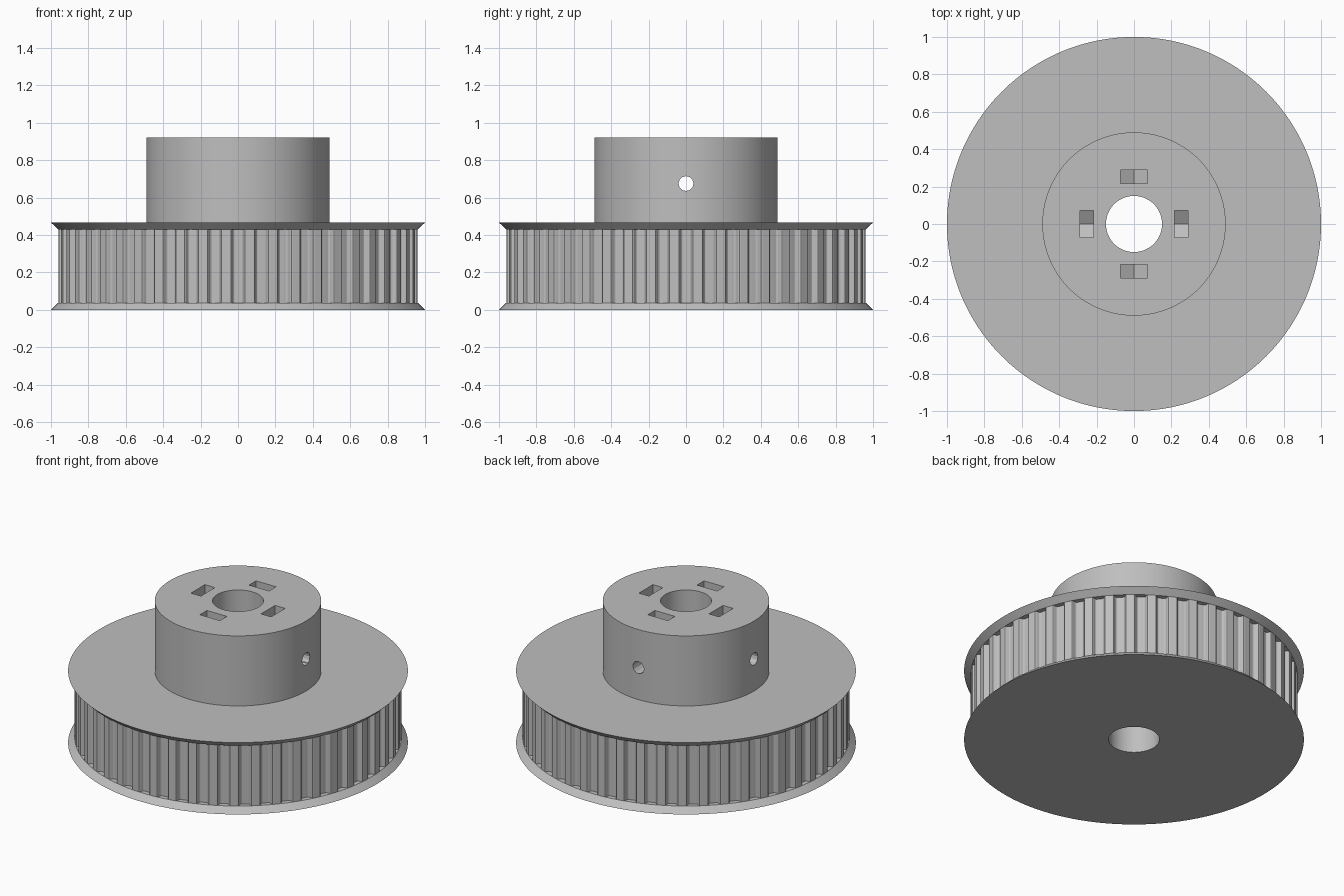
import bpy, bmesh
from math import sin, cos, pi, radians

if "Cube" in bpy.data.objects:
    bpy.data.objects.remove(bpy.data.objects["Cube"])

SEGMENTS = 192
TEETH = 48
RIM, ROOT, BORE, HUB = 0.962, 0.932, 0.15, 0.49
FLANGE_LOW, FLANGE_HIGH, DECK, TOP = 0.037, 0.43, 0.467, 0.922
SCREW_Z = 0.675

grey = bpy.data.materials.new("plain grey")
grey.use_nodes = True
colour = (0.52, 0.52, 0.52, 1)
grey.diffuse_color = colour
grey.node_tree.nodes["Principled BSDF"].inputs["Base Color"].default_value = colour


def finish(name, bm):
    bmesh.ops.recalc_face_normals(bm, faces=bm.faces)
    mesh = bpy.data.meshes.new(name)
    bm.to_mesh(mesh)
    bm.free()
    mesh.materials.append(grey)
    obj = bpy.data.objects.new(name, mesh)
    bpy.context.collection.objects.link(obj)
    return obj


def lathe(name, profile):
    """Revolve a closed (radius, height) profile about the z axis."""
    bm = bmesh.new()
    rings = []
    for i in range(SEGMENTS):
        a = 2 * pi * i / SEGMENTS
        rings.append([bm.verts.new((r * cos(a), r * sin(a), z)) for r, z in profile])
    n = len(profile)
    for i in range(SEGMENTS):
        here, after = rings[i], rings[(i + 1) % SEGMENTS]
        for j in range(n):
            k = (j + 1) % n
            bm.faces.new((here[j], after[j], after[k], here[k]))
    return finish(name, bm)


def radial_prism(name, outline, near, far, angle):
    """Extrude a (tangent, height) outline outwards along a radial direction."""
    bm = bmesh.new()
    c, s = cos(angle), sin(angle)
    ends = [[bm.verts.new((d * c - t * s, d * s + t * c, z)) for t, z in outline]
            for d in (near, far)]
    bm.faces.new(ends[0])
    bm.faces.new(ends[1])
    n = len(outline)
    for j in range(n):
        k = (j + 1) % n
        bm.faces.new((ends[0][j], ends[0][k], ends[1][k], ends[1][j]))
    return finish(name, bm)


def cut(target, cutter):
    cutter.hide_render = True
    mod = target.modifiers.new("cut", "BOOLEAN")
    mod.operation, mod.solver, mod.object = "DIFFERENCE", "EXACT", cutter
    graph = bpy.context.evaluated_depsgraph_get()
    mesh = bpy.data.meshes.new_from_object(target.evaluated_get(graph))
    target.modifiers.clear()
    target.data = mesh
    bpy.data.objects.remove(cutter)


# Flanges, groove floor, hub and bore in one turned body
body = lathe("pulley_body", [
    (BORE, 0), (1, 0), (RIM, FLANGE_LOW), (ROOT, FLANGE_LOW),
    (ROOT, FLANGE_HIGH), (RIM, FLANGE_HIGH), (1, DECK),
    (HUB, DECK), (HUB, TOP), (BORE, TOP)])

# Four set screw holes, each crossing a captive nut slot with a pointed floor
circle = [(0.04 * cos(2 * pi * i / 12), SCREW_Z + 0.04 * sin(2 * pi * i / 12))
          for i in range(12)]
slot = [(0, SCREW_Z - 0.083), (0.072, SCREW_Z - 0.042), (0.072, 1),
        (-0.072, 1), (-0.072, SCREW_Z - 0.042)]
for quarter in range(4):
    angle = quarter * pi / 2
    cut(body, radial_prism("screw_cutter", circle, 0.08, 0.6, angle))
    cut(body, radial_prism("nut_cutter", slot, 0.216, 0.288, angle))

# Belt teeth: rounded ridges standing on the groove floor
half = [(0.046, ROOT), (0.041, 0.9335), (0.036, 0.9387), (0.0295, 0.955),
        (0.025, 0.9605), (0.0192, RIM)]
ridge = [(-t, r) for t, r in half] + [(t, r) for t, r in reversed(half)]
bm = bmesh.new()
for i in range(TEETH):
    middle = 2 * pi * (i + 0.5) / TEETH
    columns = []
    for t, r in ridge:
        a = middle + t / RIM
        columns.append([bm.verts.new((r * cos(a), r * sin(a), z))
                        for z in (FLANGE_LOW, FLANGE_HIGH)])
    for p, q in zip(columns, columns[1:]):
        bm.faces.new((p[0], q[0], q[1], p[1]))
teeth = finish("belt_teeth", bm)

# Recalculated normals of open strips are made to point outwards
for face in teeth.data.polygons:
    if face.normal.dot(face.center) < 0:
        face.flip()
